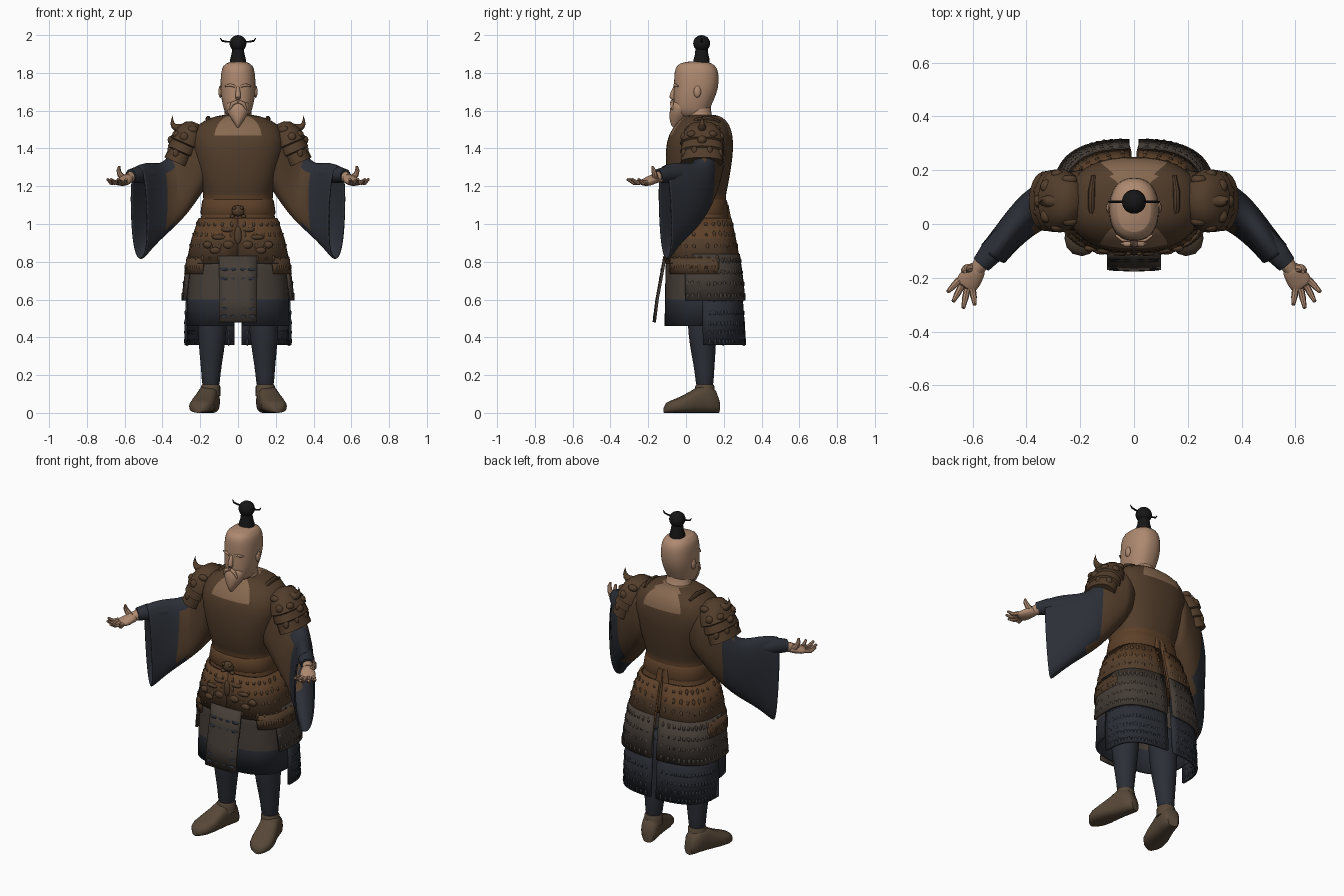
import bpy, bmesh, math, random
from mathutils import Vector as V, Matrix

random.seed(3)


def material(name, rgb):
    m = bpy.data.materials.new(name)
    m.diffuse_color = (*rgb, 1)
    return m


SKIN = material("skin", (0.42, 0.25, 0.16))
TAN = material("faded_collar", (0.24, 0.14, 0.08))
BROWN = material("brown_leather", (0.085, 0.047, 0.024))
RUST = material("rust_leather", (0.11, 0.052, 0.022))
GREY = material("grey_brown", (0.06, 0.047, 0.038))
NAVY = material("dark_cloth", (0.024, 0.028, 0.037))
BOOT = material("boot_leather", (0.095, 0.065, 0.04))
HAIR = material("black_hair", (0.008, 0.008, 0.008))


def ring(c, u, v, n=28, p=2.0, a0=0, a1=360):
    """Superellipse ring or arc about c with half-axes u and v."""
    full = a1 - a0 >= 360
    out = []
    for i in range(n if full else n + 1):
        a = math.radians(a0 + (a1 - a0) * i / n)
        co, si = math.cos(a), math.sin(a)
        out.append(V(c) + V(u) * math.copysign(abs(co) ** (2 / p), co)
                   + V(v) * math.copysign(abs(si) ** (2 / p), si))
    return out


def finish(name, bm, mats, mir=False, sub=0, thick=0):
    me = bpy.data.meshes.new(name)
    bm.to_mesh(me)
    bm.free()
    ob = bpy.data.objects.new(name, me)
    bpy.context.collection.objects.link(ob)
    for m in mats:
        me.materials.append(m)
    if mir:
        ob.modifiers.new("mirror", 'MIRROR').use_mirror_merge = False
    if sub:
        md = ob.modifiers.new("smooth", 'SUBSURF')
        md.levels = md.render_levels = sub
    if thick:
        md = ob.modifiers.new("thickness", 'SOLIDIFY')
        md.thickness, md.offset = thick, 0
    return ob


def skin(name, rings, mats, closed=True, cap=True, pick=None, **kw):
    """Bridge a list of rings into one surface; pick chooses a material by face centre."""
    mats = mats if isinstance(mats, list) else [mats]
    bm = bmesh.new()
    vs = [[bm.verts.new(p) for p in r] for r in rings]
    n = len(vs[0])
    for a, b in zip(vs, vs[1:]):
        for i in range(n if closed else n - 1):
            j = (i + 1) % n
            bm.faces.new((a[i], a[j], b[j], b[i]))
    if closed and cap:
        bm.faces.new(vs[0])
        bm.faces.new(vs[-1])
    bmesh.ops.recalc_face_normals(bm, faces=bm.faces)
    if pick:
        for f in bm.faces:
            f.material_index = pick(f.calc_center_median())
    return finish(name, bm, mats, **kw)


def tube(name, pts, radii, mat, n=12, **kw):
    pts = [V(p) for p in pts]
    d = (pts[-1] - pts[0]).normalized()
    ref = V((0, 1, 0)) if abs(d.z) > 0.8 else V((0, 0, 1))
    rings = []
    for i, p in enumerate(pts):
        t = (pts[min(i + 1, len(pts) - 1)] - pts[max(i - 1, 0)]).normalized()
        u = t.cross(ref).normalized()
        r = radii[i] if isinstance(radii[i], tuple) else (radii[i], radii[i])
        rings.append(ring(p, u * r[0], u.cross(t) * r[1], n))
    return skin(name, rings, mat, **kw)


def arc(row, a0=0, a1=360, n=32, p=2.8):
    z, w, f, b = row
    return ring((0, (f + b) / 2, z), (w, 0, 0), (0, (b - f) / 2, 0), n, p, a0, a1)


def stack(name, rows, mats, p=2.0, n=32, **kw):
    """Horizontal rings from rows (z, half width, front y, back y)."""
    return skin(name, [arc(r, n=n, p=p) for r in rows], mats, **kw)


def blobs(name, items, mat, sub=1, mir=True):
    bm = bmesh.new()
    for loc, sc in items:
        bmesh.ops.create_icosphere(bm, subdivisions=sub, radius=1, matrix=Matrix.Translation(loc)
                                   @ Matrix.Diagonal((*sc, 1)))
    return finish(name, bm, [mat], mir=mir)


def panel(name, rows, a0, a1, mats, pick=None, studs=None, lines=0):
    """Mirrored curved armour panel, with optional rows of raised scales."""
    skin(name, [arc(r, a0, a1, 20) for r in rows], mats, closed=False, pick=pick, mir=True, thick=0.014)
    items = []
    for k in range(lines):
        s = (k + 0.6) / lines * (len(rows) - 1)
        i = int(s)
        row = [a + (b - a) * (s - i) for a, b in zip(rows[i], rows[i + 1])]
        items += [(q, (0.012, 0.012, random.uniform(0.014, 0.026))) for q in arc(row, a0 + 4, a1 - 4, 15)]
    if items:
        blobs(name + "_scales", items, studs)


# Head, hair and face
stack("head", [(1.56, .06, -.04, .11), (1.61, .076, -.066, .125), (1.66, .088, -.066, .15),
               (1.72, .094, -.064, .172), (1.78, .092, -.063, .174), (1.825, .086, -.058, .168),
               (1.852, .068, -.038, .14), (1.863, .02, .03, .09)], SKIN, p=2.3, sub=1)
stack("neck", [(1.47, .11, -.03, .2), (1.54, .09, -.0, .17), (1.58, .072, .0, .135), (1.64, .066, -.01, .13)], SKIN)
stack("beard", [(1.66, .06, -.07, .03), (1.62, .066, -.085, .03), (1.585, .056, -.088, .02), (1.555, .036, -.088, .0),
                (1.53, .018, -.082, -.03), (1.508, .004, -.07, -.055)], SKIN, n=20, sub=1)
tube("nose", [(0, -.054, 1.735), (0, -.068, 1.70), (0, -.078, 1.672), (0, -.06, 1.66)],
     [.009, .012, .017, .012], SKIN, sub=1)
tube("eyebrow", [(.015, -.061, 1.728), (.04, -.060, 1.736), (.068, -.042, 1.73)], [.006, .008, .004], SKIN, mir=True)
tube("moustache", [(.004, -.074, 1.648), (.03, -.076, 1.637), (.046, -.072, 1.605)], [.009, .010, .004], SKIN, mir=True)
blobs("ear", [((.094, .06, 1.70), (.010, .020, .032))], SKIN, 2)
stack("topknot_base", [(1.84, .044, .035, .125), (1.87, .042, .04, .125), (1.90, .034, .048, .118),
                       (1.93, .03, .05, .115)], HAIR)
blobs("topknot_bun", [((0, .083, 1.956), (.045, .045, .044))], HAIR, 3, mir=False)
tube("hairpin", [(.0, .083, 1.965), (.06, .083, 1.965), (.085, .083, 1.97), (.095, .083, 1.985)],
     [.005, .005, .005, .002], HAIR, n=8, mir=True)


# Torso with faded collar patches front and back
def torso_pick(c):
    if c.z > 1.44 and abs(c.x) < .85 * abs(c.y - .08):
        return 0
    return 1 if c.z > 1.15 else 2


stack("torso", [(.80, .25, -.095, .26), (.92, .228, -.09, .25), (1.02, .198, -.085, .228), (1.10, .184, -.075, .21),
                (1.16, .184, -.08, .212), (1.18, .19, -.092, .218), (1.3, .225, -.108, .24), (1.4, .25, -.108, .252),
                (1.47, .25, -.095, .248), (1.53, .215, -.055, .23), (1.565, .14, -.015, .195), (1.58, .08, .01, .16)],
      [TAN, BROWN, RUST], p=2.4, n=40, pick=torso_pick, sub=1)
stack("belt", [(1.05, .195, -.088, .222), (1.06, .199, -.094, .226), (1.12, .190, -.087, .218), (1.13, .185, -.08, .212)],
      RUST, p=2.4, cap=False)
blobs("belt_mask", [((.0, -.095, 1.07), (.035, .02, .03)), ((.02, -.108, 1.085), (.010, .010, .010)),
                    ((.03, -.098, 1.04), (.014, .014, .010)), ((.055, -.095, .97), (.035, .014, .014)),
                    ((.10, -.095, .93), (.04, .016, .014)), ((.05, -.105, .89), (.03, .014, .022)),
                    ((.12, -.10, .86), (.03, .014, .018)), ((.0, -.105, .94), (.02, .012, .05)),
                    ((.16, -.09, .89), (.025, .014, .02))], BROWN, 2)

# Skirt and armour layers, slit at the middle of the back
panel("front_skirt", [(.86, .235, -.095, .24), (.76, .25, -.102, .27), (.60, .262, -.104, .29), (.46, .267, -.107, .30)],
      -88, 8, [GREY, NAVY], pick=lambda c: int(c.z < .61))
panel("back_skirt", [(.72, .262, -.08, .285), (.5, .275, -.09, .302), (.36, .276, -.095, .310)],
      -2, 88.8, NAVY, studs=NAVY, lines=6)
panel("side_tasset", [(.84, .258, -.10, .278), (.72, .278, -.105, .295), (.595, .293, -.105, .308)],
      -22, 88.8, GREY, studs=GREY, lines=4)
panel("waist_tasset", [(1.03, .202, -.088, .234), (.92, .24, -.10, .258), (.79, .268, -.110, .283)],
      -90, 88.8, [RUST, BROWN], pick=lambda c: int(c.z < .9), studs=BROWN, lines=4)
panel("hip_guard", [(.82, .266, -.108, .27), (.735, .278, -.105, .28)], -55, 20, BROWN, studs=BROWN, lines=1)
xs = [-.1, -.05, 0, .05, .1]
skin("front_apron", [[V((x, y - .006 * math.cos(x * 15), z)) for x in xs] for z, y in
                     [(.83, -.108), (.72, -.128), (.6, -.150), (.48, -.165)]], GREY, closed=False, thick=.012)
blobs("apron_relief", [((x + .01, -.120 - (.80 - z) * .16, z), (.028, .009, .012))
                       for z in (.76, .71, .60, .55, .51) for x in (.015, .06)], NAVY)
tube("back_sash", [(.015, .215, 1.1), (.03, .238, .98), (.035, .266, .85), (.045, .292, .70)],
     [(.016, .010), (.022, .01), (.026, .01), (.03, .006)], RUST, mir=True)

# Wide hanging sleeves: each section has a top point, a bottom point and a half width
sections = [((.16, .09, 1.53), (.17, .08, 1.20), .12), ((.25, .09, 1.505), (.25, .075, 1.085), .105),
            ((.315, .09, 1.43), (.31, .055, 1.02), .088), ((.365, .075, 1.335), (.37, .03, .965), .072),
            ((.42, .03, 1.315), (.425, -.02, .915), .060), ((.47, -.035, 1.325), (.475, -.065, .86), .054),
            ((.515, -.10, 1.315), (.505, -.09, .82), .052), ((.53, -.118, 1.305), (.515, -.10, .816), .052)]
rings = []
for i, (t, b, w) in enumerate(sections):
    t, b = V(t), V(b)
    k = min(i / 4, 1)
    u = V((.8 * k, 1 - .4 * k, 0)).normalized() * w
    rings.append(ring((t + b) / 2, u, (t - b) / 2, 24, 2.4))
skin("sleeve", rings, [BROWN, NAVY], cap=False, pick=lambda c: int(c.x > .36), mir=True, sub=1, thick=.008)

# Wrist cuff, forearm and open palm
tube("wrist_cuff", [(.46, -.03, 1.26), (.53, -.105, 1.262), (.568, -.15, 1.255)], [.045, .045, .036], NAVY, mir=True)
tube("forearm", [(.53, -.10, 1.255), (.56, -.135, 1.252), (.585, -.17, 1.242)], [.034, .032, .026], SKIN, mir=True)
tube("palm", [(.57, -.15, 1.245), (.592, -.18, 1.235), (.615, -.212, 1.22), (.632, -.238, 1.22)],
     [(.028, .026), (.040, .027), (.047, .023), (.040, .014)], SKIN, n=16, mir=True, sub=1)
for i, (base, tip) in enumerate([((.650, -.208), (.692, -.252)), ((.640, -.228), (.672, -.288)),
                                 ((.620, -.240), (.635, -.312)), ((.601, -.240), (.592, -.300))]):
    mid = [(a + b) / 2 for a, b in zip(base, tip)]
    tube(f"finger_{i + 1}", [(*base, 1.222), (*mid, 1.218), (*tip, 1.238)], [.013, .012, .007], SKIN, n=8, mir=True)
tube("thumb", [(.60, -.165, 1.24), (.625, -.165, 1.262), (.632, -.172, 1.285), (.628, -.178, 1.306)],
     [.018, .015, .012, .006], SKIN, n=8, mir=True)

# Layered shoulder guard with horn and beast relief
out = V((.92, 0, .40))
rings = [ring(V((.228, .088, 1.53)).lerp(V((.325, .085, 1.325)), t), (0, ry, 0), out * rx, 28, 2.2)
         for t, ry, rx in [(-.03, .02, .02), (.04, .07, .05), (.25, .102, .078), (.5, .118, .087), (.53, .108, .077),
                           (.72, .116, .08), (.75, .106, .07), (1.0, .112, .070), (1.0, .08, .045)]]
skin("shoulder_guard", rings, BROWN, mir=True)
tube("shoulder_horn", [(.25, .085, 1.51), (.295, .085, 1.508), (.33, .085, 1.507), (.354, .085, 1.53), (.344, .085, 1.58)],
     [.022, .026, .022, .014, .003], BROWN, mir=True, sub=1)
blobs("beast_relief", [((.348, .085, 1.445), (.026, .026, .024)), ((.325, .03, 1.475), (.024, .026, .02)),
                       ((.325, .14, 1.475), (.024, .026, .02)), ((.285, -.012, 1.46), (.024, .018, .026)),
                       ((.285, .185, 1.46), (.024, .018, .026)), ((.36, .045, 1.39), (.014, .016, .026)),
                       ((.36, .125, 1.39), (.014, .016, .026)), ((.328, -.01, 1.375), (.018, .016, .026)),
                       ((.328, .18, 1.375), (.018, .016, .026)), ((.24, .01, 1.50), (.03, .018, .02)),
                       ((.24, .165, 1.505), (.03, .018, .02))], BROWN, 2)
tube("shoulder_strap", [(.15, .0, 1.515), (.158, .06, 1.552), (.158, .12, 1.56), (.15, .18, 1.54)],
     [.008, .013, .013, .008], BROWN, n=8, mir=True)

# Legs and boots, toes turned outwards
tube("leg", [(.13, .09, .66), (.135, .088, .5), (.137, .086, .42), (.14, .092, .32), (.143, .098, .22), (.145, .1, .10)],
     [.088, .08, .075, .066, .051, .046], NAVY, n=20, mir=True, sub=1)
heel, d = V((.135, .172, 0)), V((.255, -.967, 0)).normalized()
side = V((-d.y, d.x, 0))
skin("boot", [ring(heel + d * s + V((0, 0, h / 2)), side * w, (0, 0, h / 2), 20, 2.7)
              for s, w, h in [(0, .03, .07), (.02, .046, .12), (.06, .052, .145), (.10, .055, .145), (.145, .060, .118),
                              (.20, .066, .088), (.25, .062, .068), (.28, .045, .055), (.297, .018, .03)]],
     BOOT, mir=True)
tube("boot_cuff", [(.145, .10, .09), (.145, .1, .14), (.145, .1, .15)], [.052, .051, .046], BOOT, n=20, mir=True)

# Smooth shading with sharp edges kept
bpy.ops.object.select_all(action='SELECT')
bpy.context.view_layer.objects.active = bpy.context.selected_objects[0]
bpy.ops.object.shade_smooth_by_angle(angle=math.radians(40))
